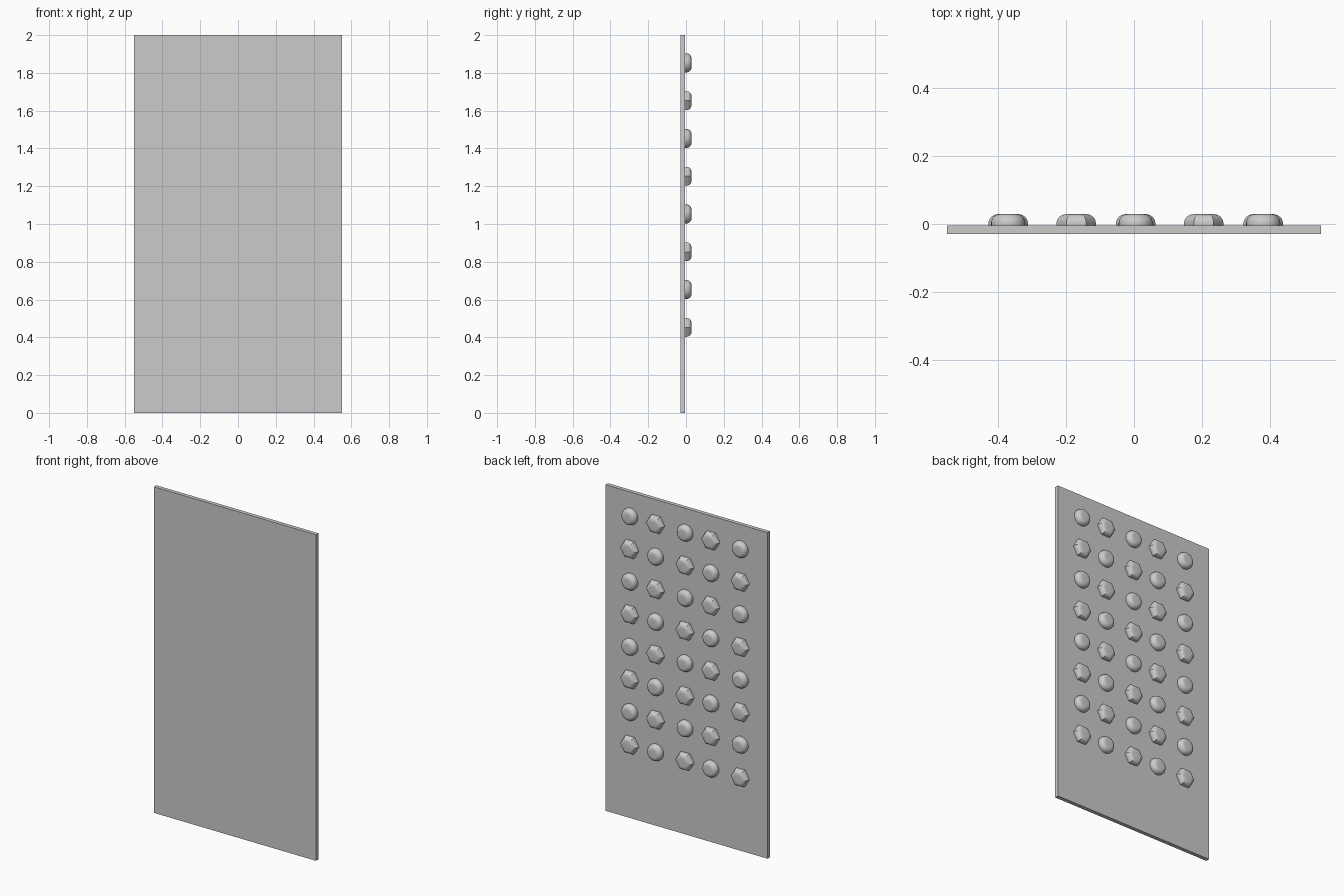
import bpy
import bmesh
import math

cube = bpy.data.objects.get("Cube")
if cube:
    bpy.data.objects.remove(cube, do_unlink=True)

# Single plain grey material
grey = bpy.data.materials.new("plain grey")
grey.use_nodes = True
colour = (0.6, 0.6, 0.6, 1)
grey.diffuse_color = colour
grey.node_tree.nodes["Principled BSDF"].inputs["Base Color"].default_value = colour

PANEL_FRONT, PANEL_BACK, KNOB_TOP = -0.029, -0.005, 0.029
FILLET = 0.026


def add_mesh(name, bm):
    bmesh.ops.recalc_face_normals(bm, faces=bm.faces)
    mesh = bpy.data.meshes.new(name)
    bm.to_mesh(mesh)
    bm.free()
    mesh.materials.append(grey)
    obj = bpy.data.objects.new(name, mesh)
    bpy.context.collection.objects.link(obj)
    return obj


def knob_mesh(name, radius, sides):
    """Rounded button: straight wall, quarter-round shoulder, flat cap."""
    profile = [(1.0, PANEL_BACK)]
    for i in range(9):
        a = math.pi / 2 * i / 8
        inset = FILLET / 0.05 * (1 - math.cos(a))
        profile.append((1 - inset, KNOB_TOP - FILLET * (1 - math.sin(a))))
    bm = bmesh.new()
    rings = []
    for scale, y in profile:
        ring = []
        for k in range(sides):
            a = 2 * math.pi * k / sides
            ring.append(bm.verts.new((radius * scale * math.cos(a), y,
                                      radius * scale * math.sin(a))))
        rings.append(ring)
    for low, high in zip(rings, rings[1:]):
        for k in range(sides):
            n = (k + 1) % sides
            bm.faces.new((low[k], low[n], high[n], high[k]))
    bm.faces.new(rings[0])
    bm.faces.new(rings[-1])
    obj = add_mesh(name, bm)
    bpy.ops.object.select_all(action='DESELECT')
    obj.select_set(True)
    bpy.context.view_layer.objects.active = obj
    bpy.ops.object.shade_smooth_by_angle(angle=math.radians(30))
    return obj


# Flat upright panel
bm = bmesh.new()
bmesh.ops.create_cube(bm, size=1)
for v in bm.verts:
    v.co.x *= 1.1
    v.co.y = PANEL_FRONT if v.co.y < 0 else PANEL_BACK
    v.co.z = 2 if v.co.z > 0 else 0
add_mesh("panel", bm)

# Checkerboard of round and hexagonal knobs on the back
sources = [knob_mesh("round_knob", 0.05, 32),
           knob_mesh("hex_knob", 0.05 / math.cos(math.pi / 6), 6)]
used = [False, False]
for row in range(8):
    for col, x in enumerate((-0.37, -0.17, 0.005, 0.205, 0.38)):
        kind = (row + col) % 2
        obj = sources[kind]
        if used[kind]:
            obj = obj.copy()
            bpy.context.collection.objects.link(obj)
        used[kind] = True
        obj.location = (x, 0, 1.853 - 0.2 * row)
